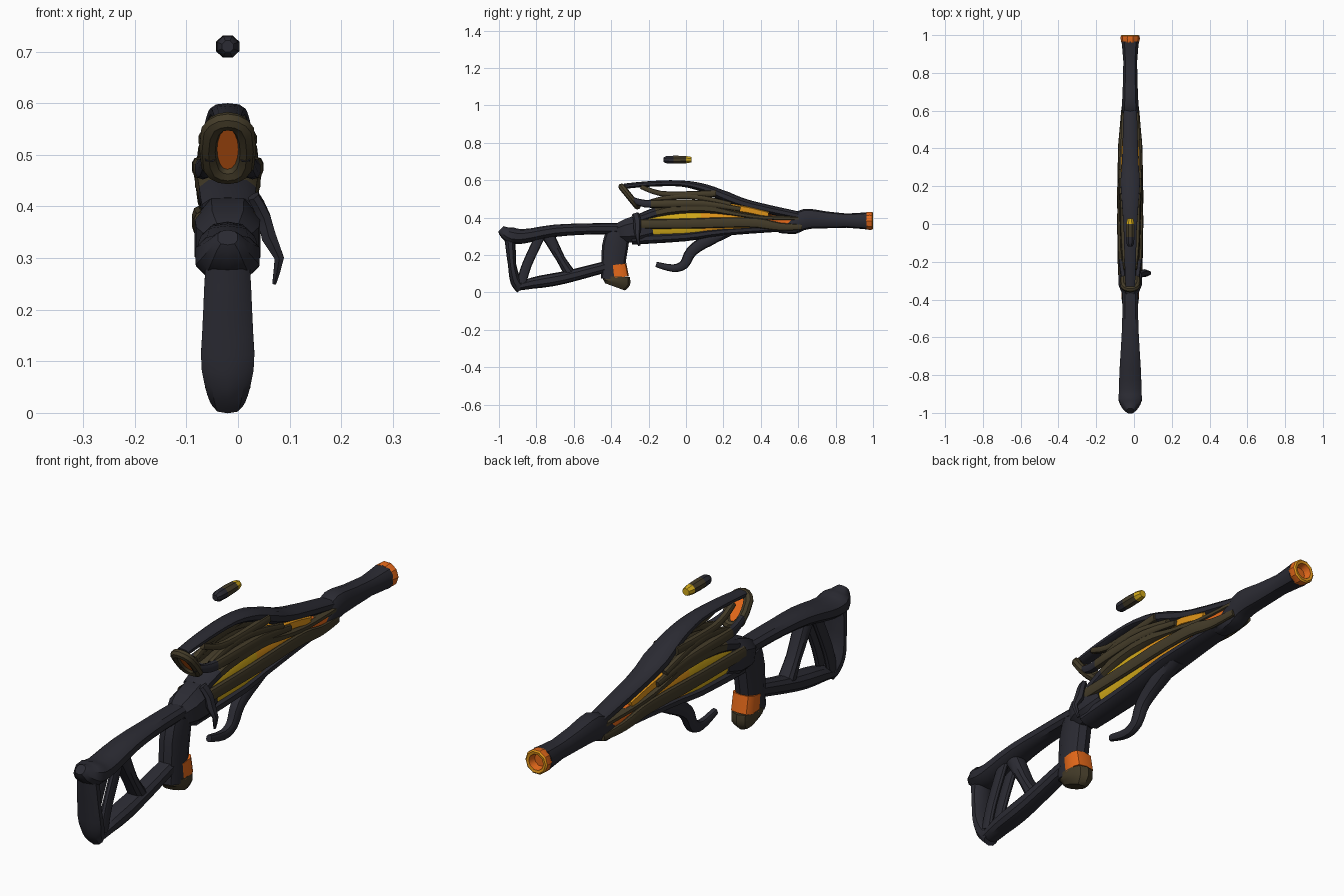
import bpy, bmesh, math
from mathutils import Vector

cube = bpy.data.objects.get("Cube")
if cube:
    bpy.data.objects.remove(cube, do_unlink=True)

AXIS = -.02  # centre plane of the rifle


def material(name, *color):
    m = bpy.data.materials.new(name)
    m.use_nodes = True
    m.diffuse_color = (*color, 1)
    m.node_tree.nodes["Principled BSDF"].inputs["Base Color"].default_value = (*color, 1)
    return m


DARK = material("charcoal", .024, .024, .033)
BROWN = material("dark olive brown", .058, .045, .022)
YELLOW = material("golden yellow", .65, .4, .01)
AMBER = material("amber", .75, .3, .01)
ORANGE = material("glowing orange", .78, .14, .01)


def finish(obj, mats, rule=None, mirror=False):
    """Give an object its colours, mirroring and smooth shading."""
    for m in mats:
        obj.data.materials.append(m)
    if rule:
        for face in obj.data.polygons:
            face.material_index = rule(face.center)
    if mirror:
        obj.modifiers.new("mirror", "MIRROR")
    bpy.ops.object.select_all(action="DESELECT")
    obj.select_set(True)
    bpy.context.view_layer.objects.active = obj
    bpy.ops.object.shade_smooth_by_angle(angle=math.radians(35))


def skin(name, rings, mats, rule=None, mirror=False):
    """Join a row of equal rings into a closed surface."""
    bm = bmesh.new()
    rows = [[bm.verts.new(point) for point in ring] for ring in rings]
    for a, b in zip(rows, rows[1:]):
        for i in range(len(a)):
            bm.faces.new((a[i - 1], a[i], b[i], b[i - 1]))
    bm.faces.new(rows[0])
    bm.faces.new(rows[-1])
    bmesh.ops.recalc_face_normals(bm, faces=bm.faces)
    mesh = bpy.data.meshes.new(name)
    bm.to_mesh(mesh)
    bm.free()
    obj = bpy.data.objects.new(name, mesh)
    obj.location.x = AXIS
    bpy.context.collection.objects.link(obj)
    finish(obj, mats, rule, mirror)


def sample(values, t):
    """Read evenly spaced values at t from start to end."""
    place = t * (len(values) - 1)
    i = min(int(place), len(values) - 2)
    return values[i] + (values[i + 1] - values[i]) * (place - i)


def curve_point(path, t):
    """Catmull-Rom curve through the path, t from start to end."""
    last = len(path) - 1
    i = min(int(t * last), last - 1)
    s = t * last - i
    a, b, c, d = (path[max(0, min(last, i + k))] for k in (-1, 0, 1, 2))
    return b + ((c - a) * s + (a * 2 - b * 5 + c * 4 - d) * s ** 2
                + (b * 3 - a - c * 3 + d) * s ** 3) / 2


def loft(name, mats, path, width, height, x=(0, 0), rule=None, mirror=False,
         power=.8, sides=10, steps=3):
    """Sweep a rounded section along (y, z) points; half sizes vary along the way."""
    points = [Vector(p) for p in path]
    count = steps * (len(path) - 1)
    times = [i / count for i in range(count + 1)]
    centers = [Vector((sample(x, t), *curve_point(points, t))) for t in times]
    rings = []
    for i, (t, center) in enumerate(zip(times, centers)):
        along = (centers[min(i + 1, count)] - centers[max(i - 1, 0)]).normalized()
        side = Vector((1, 0, 0))
        side = (side - along * side.dot(along)).normalized()
        up = along.cross(side)
        ring = []
        for k in range(sides):
            angle = math.tau * (k + .5) / sides
            u, v = (math.copysign(abs(f) ** power, f) for f in (math.cos(angle), math.sin(angle)))
            ring.append(center + side * u * sample(width, t) + up * v * sample(height, t))
        rings.append(ring)
    skin(name, rings, mats, rule, mirror)


# Shoulder stock: top beam, butt, lower beam and struts
loft("stock_beam", [DARK], [(-.99, .34), (-.95, .31), (-.87, .3), (-.7, .33), (-.5, .34), (-.32, .34)],
     width=(.02, .065, .06, .045, .04), height=(.02, .045, .035, .03, .03))
loft("stock_butt", [DARK], [(-.94, .28), (-.93, .15), (-.91, .06), (-.88, .02)],
     width=(.045, .055, .03), height=(.03, .022, .03, .03))
loft("stock_lower_beam", [DARK], [(-.9, .03), (-.82, .05), (-.65, .08), (-.42, .14)],
     width=(.035, .045, .035), height=(.02, .035, .03))
loft("stock_rear_strut", [DARK], [(-.88, .05), (-.85, .15), (-.78, .3)],
     width=(.014, .014), height=(.026, .026), x=(.024, .024), mirror=True)
loft("stock_front_strut", [DARK], [(-.62, .1), (-.67, .18), (-.74, .31)],
     width=(.035, .03, .035), height=(.03, .024, .035))

# Pistol grip with a glowing cell and a heel
loft("grip", [DARK], [(-.36, .32), (-.38, .24), (-.395, .07)],
     width=(.045, .045), height=(.065, .07, .06))
loft("grip_cell", [ORANGE], [(-.365, .15), (-.355, .08)],
     width=(.047, .047), height=(.046, .05), power=.6)
loft("grip_heel", [BROWN], [(-.37, .085), (-.372, .055), (-.38, .03)],
     width=(.048, .046, .03), height=(.07, .075, .055))

# Receiver collar and the bolt handle on the left
loft("collar", [DARK], [(-.37, .32), (-.32, .33), (-.25, .34), (-.18, .35)],
     width=(.04, .065, .068, .055), height=(.045, .066, .082, .066), sides=8, steps=2)
loft("bolt_handle", [DARK], [(-.27, .42), (-.26, .38), (-.26, .34), (-.26, .3), (-.25, .25)],
     width=(.012, .016, .004), height=(.02, .02, .006), x=(.05, .07, .08, .1, .09), sides=6, steps=2)

# Glowing inner cores that show between the bands
loft("body_core", [YELLOW, AMBER, ORANGE], [(-.27, .35), (0, .37), (.25, .38), (.6, .375)],
     width=(.045, .052, .052, .038), height=(.05, .07, .055, .025),
     rule=lambda c: (c.y > .1) + (c.y > .35), power=.45)
loft("upper_core", [AMBER], [(.2, .455), (.32, .443), (.44, .415)],
     width=(.046, .05, .044), height=(.025, .02), power=.45)

# Keel and side bands
loft("keel", [DARK], [(-.29, .285), (0, .3), (.2, .325), (.6, .35)],
     width=(.05, .058, .058, .04), height=(.03, .018))
loft("lower_band", [BROWN], [(-.27, .365), (0, .368), (.22, .374), (.38, .372), (.5, .352), (.62, .35)],
     width=(.016, .01), height=(.025, .028, .026, .014), x=(.05, .056, .052, .036), mirror=True)
loft("upper_band", [DARK, BROWN], [(-.25, .395), (-.1, .44), (.1, .45), (.27, .42), (.42, .4), (.62, .395)],
     width=(.052, .066, .06, .044), height=(.024, .034, .033, .019, .017, .015),
     rule=lambda c: c.y > -.18)

# Arched spine with its open side arms
loft("spine", [DARK], [(-.33, .568), (-.2, .58), (-.03, .583), (.1, .557), (.22, .508), (.35, .464), (.65, .4)],
     width=(.026, .036, .054, .035), height=(.014, .016, .03, .022))
loft("lower_arm", [DARK, BROWN], [(-.3, .5), (-.22, .475), (-.1, .475), (.1, .475), (.29, .445)],
     width=(.012, .018, .012), height=(.014, .02, .022, .018, .012), x=(.034, .048, .054, .05),
     rule=lambda c: c.y > -.2, mirror=True)
loft("middle_arm", [BROWN], [(-.24, .565), (-.14, .53), (0, .525), (.16, .53)],
     width=(.012, .015), height=(.012, .018), x=(.025, .038, .042), mirror=True)
loft("cross_arm", [BROWN], [(-.2, .48), (-.08, .51), (.06, .51), (.24, .47)],
     width=(.012, .012), height=(.014, .014), x=(.036, .05), mirror=True)

# Oval rear sight ring with its glowing pane
place = dict(location=(AXIS, -.302, .513), rotation=(math.radians(129), 0, 0))
bpy.ops.mesh.primitive_torus_add(major_radius=.037, minor_radius=.018, major_segments=16,
                                 minor_segments=8, **place)
ring = bpy.context.object
ring.name = "sight_ring"
for vert in ring.data.vertices:
    vert.co.y += .03 * max(-1, min(1, vert.co.y / .02))
finish(ring, [BROWN])
bpy.ops.mesh.primitive_cylinder_add(vertices=12, radius=.025, depth=.008, **place)
pane = bpy.context.object
pane.name = "sight_pane"
pane.scale.y = 2.2
finish(pane, [ORANGE])

# Curved guard under the body
loft("front_guard", [DARK], [(.24, .32), (.12, .28), (.03, .22), (-.01, .15), (-.07, .13), (-.16, .15)],
     width=(.035, .022, .012), height=(.016, .034, .03, .026, .02, .014))

# Barrel and hollow muzzle
loft("barrel", [DARK], [(.49, .335), (.57, .36), (.64, .392), (.75, .388), (.86, .384), (.965, .383)],
     width=(.032, .045, .045, .04, .038, .048), height=(.016, .05, .056, .045, .038, .046))
circle = [(math.cos(k * math.tau / 10), math.sin(k * math.tau / 10)) for k in range(10)]
profile = [(.962, .047), (.98, .051), (.995, .05), (1, .044), (.998, .033), (.97, .026)]
skin("muzzle", [[(r * u, y, .383 + r * v) for u, v in circle] for y, r in profile],
     [ORANGE, AMBER], rule=lambda c: c.y > .996)

# Floating cartridge
loft("cartridge", [DARK, BROWN, YELLOW], [(-.12, .71), (-.1, .71), (-.05, .71), (0, .71), (.03, .71)],
     width=(.012, .022, .025, .023, .015), height=(.012, .022, .023, .021, .015),
     rule=lambda c: (c.y > -.06) + (c.y > -.005), power=1, sides=8)
